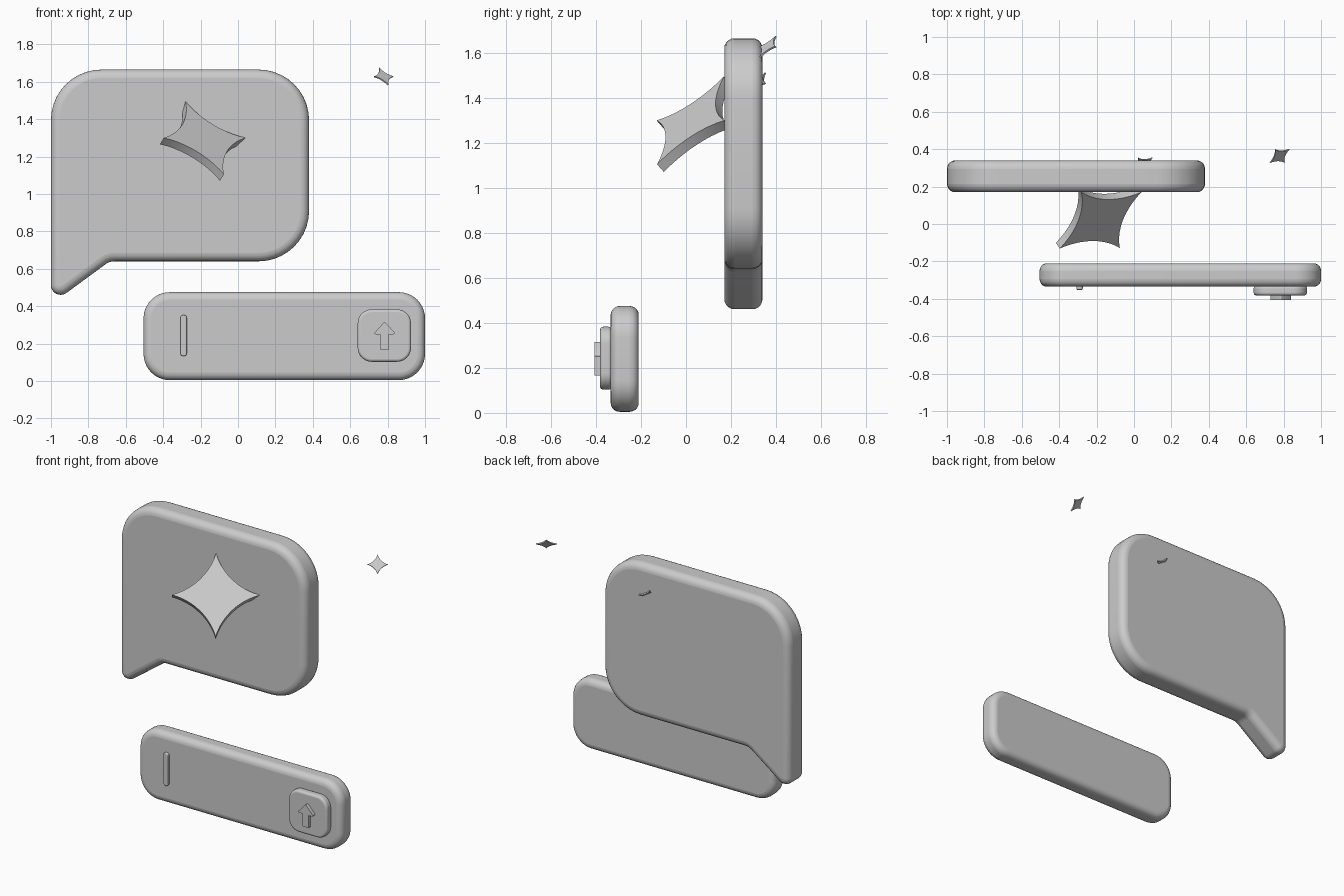
import bpy, bmesh, math
from mathutils import Matrix, Vector

if "Cube" in bpy.data.objects:
    bpy.data.objects.remove(bpy.data.objects["Cube"])

grey = bpy.data.materials.new("light_grey")
grey.diffuse_color = (0.6, 0.6, 0.6, 1)
grey.use_nodes = True
grey.node_tree.nodes["Principled BSDF"].inputs["Base Color"].default_value = grey.diffuse_color


def rounded(corners, steps=10):
    """Outline from (x, z, radius) corners, each replaced by a tangent arc."""
    out = []
    n = len(corners)
    for i, (x, z, r) in enumerate(corners):
        p = Vector((x, z))
        if r == 0:
            out.append(p)
            continue
        a = (Vector(corners[i - 1][:2]) - p).normalized()
        b = (Vector(corners[(i + 1) % n][:2]) - p).normalized()
        half = a.angle(b) / 2
        c = p + (a + b).normalized() * (r / math.sin(half))
        start = p + a * (r / math.tan(half)) - c
        end = p + b * (r / math.tan(half)) - c
        sweep = start.angle_signed(end)
        for k in range(steps + 1):
            t = -sweep * k / steps
            out.append(c + Matrix.Rotation(t, 2) @ start)
    return out


def box(x0, x1, z0, z1, r):
    return rounded([(x0, z0, r), (x1, z0, r), (x1, z1, r), (x0, z1, r)])


def slab(name, outline, y0, y1, bevel=0.0, matrix=None):
    """Extrude an x-z outline from y0 to y1 and round its rims."""
    bm = bmesh.new()
    front = [bm.verts.new((p[0], y0, p[1])) for p in outline]
    back = [bm.verts.new((p[0], y1, p[1])) for p in outline]
    bm.faces.new(front)
    bm.faces.new(back[::-1])
    n = len(front)
    for i in range(n):
        j = (i + 1) % n
        bm.faces.new((front[j], front[i], back[i], back[j]))
    bmesh.ops.recalc_face_normals(bm, faces=bm.faces)
    mesh = bpy.data.meshes.new(name)
    bm.to_mesh(mesh)
    bm.free()
    mesh.materials.append(grey)
    ob = bpy.data.objects.new(name, mesh)
    bpy.context.collection.objects.link(ob)
    if matrix:
        ob.matrix_world = matrix
    if bevel:
        m = ob.modifiers.new("rim", 'BEVEL')
        m.width = bevel
        m.segments = 5
        m.limit_method = 'ANGLE'
        m.angle_limit = math.radians(60)
    bpy.ops.object.select_all(action='DESELECT')
    ob.select_set(True)
    bpy.context.view_layer.objects.active = ob
    bpy.ops.object.shade_smooth_by_angle(angle=math.radians(35))
    return ob


def sparkle(name, centre, radius, depth):
    """Four-pointed star with concave sides, turned right and tilted up."""
    w = 0.37                       # waist position along the diagonal
    # circle centred (k, k) through (1, 0), (w, w) and (0, 1)
    k = (1 - 2 * w * w) / (2 - 4 * w)
    r = math.hypot(k - 1, k)
    a0 = math.atan2(-k, 1 - k)
    a1 = math.atan2(1 - k, -k)
    if a0 < 0:
        a0 += 2 * math.pi
    if a1 < 0:
        a1 += 2 * math.pi
    steps = 10
    outline = []
    for q in range(4):
        turn = Matrix.Rotation(q * math.pi / 2, 2)
        for i in range(steps):
            a = a0 + (a1 - a0) * i / steps
            p = Vector((k + r * math.cos(a), k + r * math.sin(a)))
            outline.append(turn @ p * radius)
    pose = (Matrix.Translation(centre) @ Matrix.Rotation(math.radians(34.6), 4, 'Z')
            @ Matrix.Rotation(math.radians(-42.8), 4, 'X'))
    slab(name, outline, 0, depth, 0, pose)


# Speech bubble with a tail at lower left
slab("speech_bubble", rounded([
    (-1.0, 0.41, 0.052), (-0.687, 0.64, 0.08), (0.38, 0.64, 0.27),
    (0.38, 1.665, 0.27), (-1.0, 1.665, 0.27)]), 0.17, 0.34, 0.045)

# Input bar with text cursor
slab("input_bar", box(-0.505, 1.0, 0.005, 0.475, 0.14), -0.335, -0.21, 0.04)
slab("text_cursor", box(-0.308, -0.274, 0.133, 0.353, 0.015), -0.352, -0.325, 0.006)

# Send button and its arrow
slab("send_button", box(0.64, 0.925, 0.103, 0.383, 0.075), -0.382, -0.33, 0.015)
slab("send_arrow", rounded([
    (0.763, 0.167, 0), (0.805, 0.167, 0), (0.805, 0.25, 0), (0.846, 0.25, 0.006),
    (0.784, 0.318, 0.006), (0.722, 0.25, 0.006), (0.763, 0.25, 0)], 4), -0.406, -0.375)

# Sparkles
sparkle("large_sparkle", (-0.178, 0.02, 1.30), 0.266, 0.05)
sparkle("small_sparkle", (0.78, 0.362, 1.63), 0.063, 0.008)
sparkle("hidden_sparkle", (0.048, 0.316, 1.468), 0.063, 0.008)
